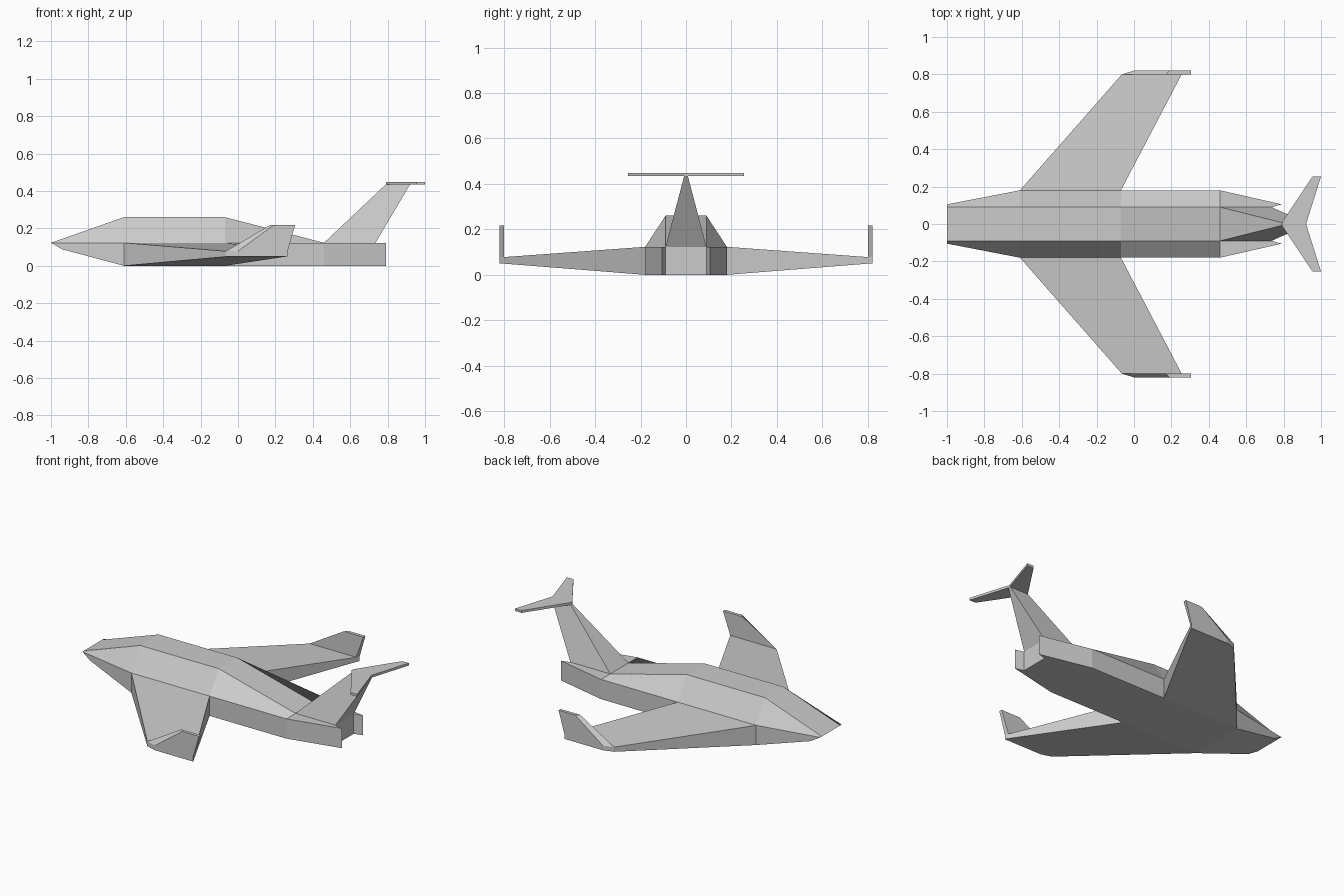
import bpy, bmesh

if "Cube" in bpy.data.objects:
    bpy.data.objects.remove(bpy.data.objects["Cube"])


def loft(name, rings, start=True, end=True, mirror=False):
    """Skin a series of equal-length point rings; optionally mirror over y."""
    bm = bmesh.new()
    rows = [[bm.verts.new(p) for p in ring] for ring in rings]
    n = len(rows[0])
    for a, b in zip(rows, rows[1:]):
        for i in range(n):
            j = (i + 1) % n
            bm.faces.new((a[i], a[j], b[j], b[i]))
    if start:
        bm.faces.new(rows[0][::-1])
    if end:
        bm.faces.new(rows[-1])
    bmesh.ops.remove_doubles(bm, verts=bm.verts, dist=1e-4)
    bmesh.ops.recalc_face_normals(bm, faces=bm.faces)
    me = bpy.data.meshes.new(name)
    bm.to_mesh(me)
    bm.free()
    ob = bpy.data.objects.new(name, me)
    bpy.context.collection.objects.link(ob)
    if mirror:
        mod = ob.modifiers.new("mirror", 'MIRROR')
        mod.use_axis = (False, True, False)
        mod.use_mirror_merge = False
    return ob


BELT = 0.123   # height of the hull sides
TOP = 0.09     # half width of the flat roof


def hull_ring(x, w, top, low=0.0, low_x=None, low_w=None):
    lx, lw = (x if low_x is None else low_x), (low_w or w)
    return [(lx, -lw, low), (x, -w, BELT), (x, -TOP, top),
            (x, TOP, top), (x, w, BELT), (lx, lw, low)]


def slab(outline, z0, z1):
    return [[(x, y, z) for x, y in outline] for z in (z0, z1)]


# Fuselage: wedge nose, faceted middle, sloping back
loft("fuselage", [
    hull_ring(-1.0, 0.105, BELT, low=0.088, low_x=-0.94, low_w=0.116),
    hull_ring(-0.61, 0.18, 0.26),
    hull_ring(-0.07, 0.18, 0.26),
    hull_ring(0.46, 0.18, BELT),
], end=False)

# Rear body between the engine fairings
loft("rear_body", slab([(0.46, -TOP), (0.735, -TOP), (0.735, TOP), (0.46, TOP)], 0, BELT))

# Pointed side fairings
loft("side_fairing", slab([(0.46, TOP), (0.735, TOP), (0.79, 0.105), (0.46, 0.18)], 0, BELT),
     mirror=True)


# Swept tapering wings
def wing_ring(y, front, back, z0, z1):
    return [(front, y, z0), (back, y, z0), (back, y, z1), (front, y, z1)]


loft("wing", [
    wing_ring(0.18, -0.61, -0.07, 0.0, BELT),
    wing_ring(0.80, -0.065, 0.255, 0.049, 0.078),
    wing_ring(0.82, 0.0, 0.265, 0.049, 0.078),
], start=False, mirror=True)

# Upright winglets
loft("winglet", [
    [(-0.065, 0.80, 0.078), (0.0, 0.82, 0.078), (0.265, 0.82, 0.078), (0.255, 0.80, 0.078)],
    [(0.17, 0.80, 0.217), (0.19, 0.82, 0.217), (0.305, 0.82, 0.217), (0.305, 0.80, 0.217)],
], start=False, mirror=True)


# Tail fin, narrowing toward the tailplane
def fin_ring(front, back, w, z):
    return [(front, -w, z), (back, -w, z), (back, w, z), (front, w, z)]


loft("tail_fin", [fin_ring(0.46, 0.735, TOP, BELT), fin_ring(0.79, 0.92, 0.008, 0.435)],
     start=False)

# Swept tailplane
loft("tailplane", slab([(0.79, -0.008), (0.955, -0.255), (1.0, -0.255), (0.92, 0.0),
                        (1.0, 0.255), (0.955, 0.255), (0.79, 0.008)], 0.434, 0.449))
